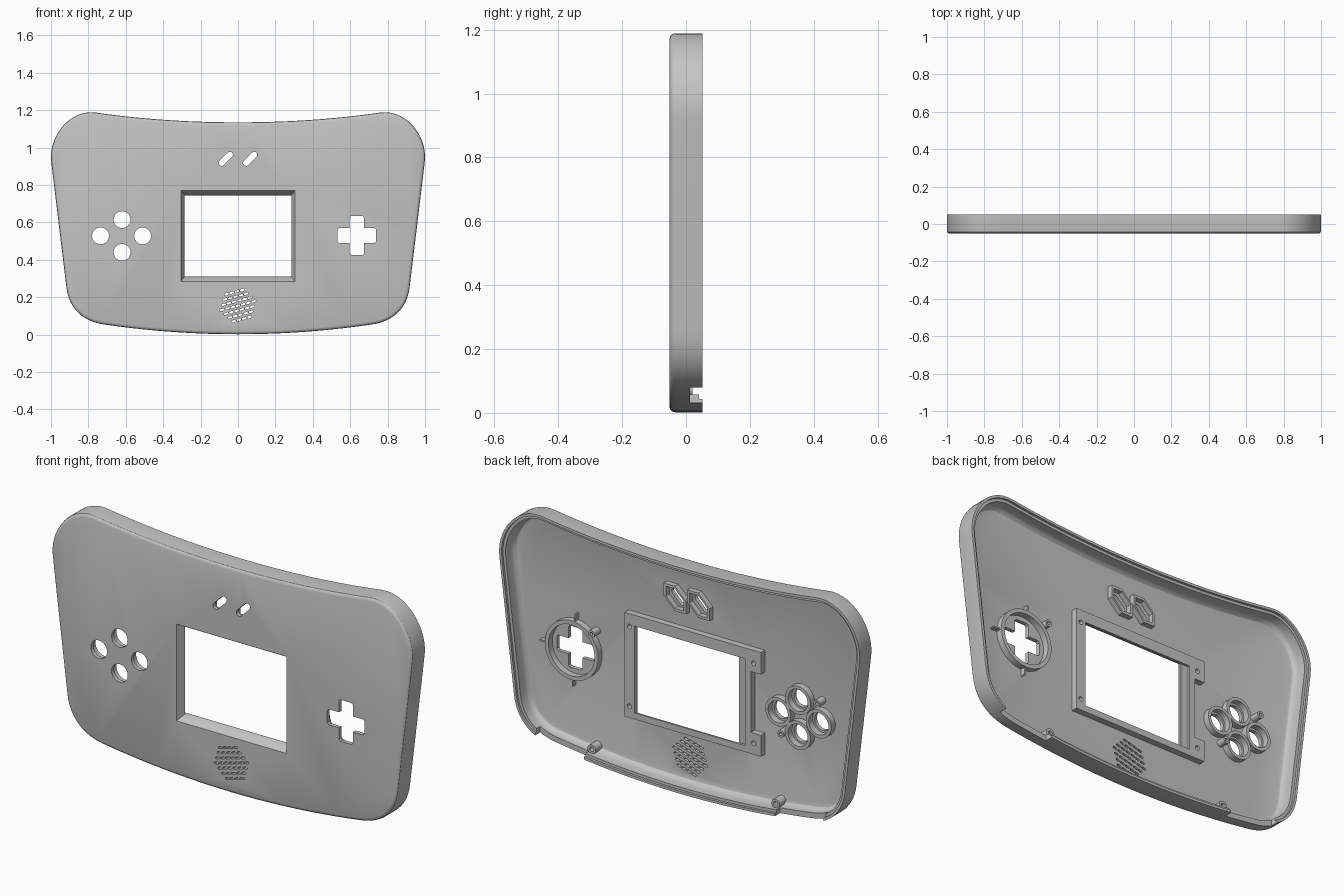
import bpy, bmesh
from math import sin, cos, pi, radians
from mathutils import Vector
from mathutils.geometry import interpolate_bezier

if "Cube" in bpy.data.objects:
    bpy.data.objects.remove(bpy.data.objects["Cube"], do_unlink=True)

GREY = (0.55, 0.55, 0.55, 1)
plastic = bpy.data.materials.new("grey plastic")
plastic.use_nodes = True
plastic.diffuse_color = GREY
plastic.node_tree.nodes["Principled BSDF"].inputs["Base Color"].default_value = GREY

BACK, FRONT, FLOOR = 0.052, -0.052, -0.032
ROOT = FLOOR - 0.006  # where inner parts sink into the plate


# ---- helpers: 2D outlines are (x, z), depth is y ----
def loft(bm, rings, cyclic=False):
    """Bridge (outline, y) rings; cap the ends or close into a tube."""
    loops = [[bm.verts.new((p[0], y, p[1])) for p in pts] for pts, y in rings]
    pairs = list(zip(loops, loops[1:]))
    if cyclic:
        pairs.append((loops[-1], loops[0]))
    else:
        bm.faces.new(loops[0])
        bm.faces.new(loops[-1])
    n = len(loops[0])
    for a, b in pairs:
        for i in range(n):
            j = (i + 1) % n
            bm.faces.new((a[i], a[j], b[j], b[i]))


def prism(bm, pts, y0, y1):
    loft(bm, [(pts, y0), (pts, y1)])


def tube(bm, outer, inner, y0, y1):
    loft(bm, [(outer, y0), (outer, y1), (inner, y1), (inner, y0)], True)


def finish(bm, name):
    bmesh.ops.recalc_face_normals(bm, faces=bm.faces)
    mesh = bpy.data.meshes.new(name)
    bm.to_mesh(mesh)
    bm.free()
    obj = bpy.data.objects.new(name, mesh)
    mesh.materials.append(plastic)
    bpy.context.collection.objects.link(obj)
    return obj


def cut(obj, *cutters):
    """Apply boolean differences and bake the result."""
    for c in cutters:
        mod = obj.modifiers.new("cut", 'BOOLEAN')
        mod.operation, mod.solver, mod.object = 'DIFFERENCE', 'EXACT', c
    dg = bpy.context.evaluated_depsgraph_get()
    mesh = bpy.data.meshes.new_from_object(obj.evaluated_get(dg))
    obj.modifiers.clear()
    obj.data = mesh


def circle(x, z, r, n=32):
    return [(x + r * cos(2 * pi * i / n), z + r * sin(2 * pi * i / n)) for i in range(n)]


def rect(x0, x1, z0, z1):
    return [(x0, z0), (x1, z0), (x1, z1), (x0, z1)]


def slot(x, z, half, r, angle, n=8):
    pts = []
    for side in (0, pi):
        cx, cz = x + half * cos(angle + side), z + half * sin(angle + side)
        for i in range(n + 1):
            t = angle + side - pi / 2 + pi * i / n
            pts.append((cx + r * cos(t), cz + r * sin(t)))
    return pts


def cross(x, z, arm, w):
    pts = []
    for k in range(4):
        c, s = cos(k * pi / 2), sin(k * pi / 2)
        b = 0.008
        for u, v in ((w, w), (arm - b, w), (arm, w - b), (arm, b - w), (arm - b, -w)):
            # walk each arm clockwise, starting at its inner corner
            pts.append((x + u * c + v * s, z - u * s + v * c))
    return pts


def hexagon(x, z, h):
    return [(x + a * h, z + b * h) for a, b in
            ((1, 1), (0, 1), (-1, 0), (-1, -1), (0, -1), (1, 0))]


# ---- body outline: right half from curves, then mirrored ----
curves = [((0, .002), (.3, .002), (.55, .03), (.72, .055)),
          ((.72, .055), (.83, .072), (.903, .14), (.917, .25)),
          ((.917, .25), (.945, .48), (.972, .70), (.999, .93)),
          ((.999, .93), (1.012, 1.06), (.90, 1.207), (.76, 1.187)),
          ((.76, 1.187), (.5, 1.15), (.25, 1.135), (0, 1.135))]
half = []
for c in curves:
    half += interpolate_bezier(*[Vector(p) for p in c], 15)[:-1]
half.append(Vector((0, 1.135)))
outline = half + [Vector((-p.x, p.y)) for p in half[-2:0:-1]]


def inset(d):
    out = []
    for i, p in enumerate(outline):
        t = (outline[(i + 1) % len(outline)] - outline[i - 1]).normalized()
        out.append(p + Vector((-t.y, t.x)) * d)
    return out


# ---- shell with rounded front edge, stepped rim and filleted inside ----
bm = bmesh.new()
section = [(.017, FRONT), (.008, -.049), (.002, -.043), (0, -.034), (0, BACK),
           (.013, BACK), (.013, .040), (.027, .040), (.027, -.004),
           (.031, -.017), (.041, -.028), (.056, FLOOR)]
loft(bm, [(inset(d), y) for d, y in section])
shell = finish(bm, "front_shell")

# tapered screen window
bm = bmesh.new()
wide, narrow = rect(-.31, .31, .279, .776), rect(-.285, .285, .31, .745)
loft(bm, [(wide, -.062), (narrow, -.009), (narrow, .1)])
window = finish(bm, "window_cutter")

# button, direction pad, slot and speaker openings, plus rim notches
BUTTONS = [(-.62, .615), (-.62, .44), (-.735, .528), (-.51, .528)]
PAD = (.635, .53)
bm = bmesh.new()
for x, z in BUTTONS:
    prism(bm, circle(x, z, .045), -.1, 0)
prism(bm, cross(*PAD, .104, .039), -.1, 0)
for x in (-.065, .065):
    prism(bm, slot(x, .94, .031, .016, pi / 4), -.1, 0)
tilt = radians(15)
for row in range(-3, 4):
    count = 7 - abs(row)
    for i in range(count):
        u, v = (i - (count - 1) / 2) * .029, row * .025
        prism(bm, slot(u * cos(tilt) - v * sin(tilt), .155 + u * sin(tilt) + v * cos(tilt),
                       .007, .0055, tilt, 4), -.1, 0)
for s in (-1, 1):
    a, b = sorted((s * .53, s * .8))
    prism(bm, rect(a, b, -.1, .13), .012, .1)
openings = finish(bm, "openings_cutter")
cut(shell, window, openings)

# ---- screen frame with side tabs, low ledge and screw holes ----
bm = bmesh.new()
prism(bm, [(.34, .278), (.34, .80), (-.415, .80), (-.415, .69), (-.36, .69),
           (-.36, .385), (-.415, .385), (-.415, .278)], ROOT, 0)
frame = finish(bm, "screen_frame")
bm = bmesh.new()
prism(bm, rect(-.328, -.2, .31, .745), -.012, .1)
ledge = finish(bm, "ledge_cutter")
bm = bmesh.new()
for x in (.313, -.375):
    for z in (.335, .735):
        prism(bm, circle(x, z, .012, 16), -.025, .1)
screws = finish(bm, "screw_cutter")
cut(frame, window, ledge, screws)
for c in (window, openings, ledge, screws):
    bpy.data.objects.remove(c, do_unlink=True)

# ---- guides behind the controls ----
bm = bmesh.new()
for x, z in BUTTONS:
    tube(bm, circle(x, z, .071), circle(x, z, .055), ROOT, 0)
finish(bm, "button_guides")

bm = bmesh.new()
tube(bm, circle(*PAD, .148, 48), circle(*PAD, .128, 48), ROOT, 0)
finish(bm, "pad_guide")

bm = bmesh.new()
for angle in (95, 0, 270):
    t = radians(angle)
    prism(bm, slot(PAD[0] + .16 * cos(t), PAD[1] + .16 * sin(t), .022, .004, t, 2), ROOT, -.008)
finish(bm, "pad_guide_fins")

bm = bmesh.new()
for x in (-.065, .065):
    tube(bm, hexagon(x, .94, .062), hexagon(x, .94, .049), ROOT, -.005)
finish(bm, "slot_guides")

# ---- mounting posts ----
bm = bmesh.new()
for x, z in ((.515, .65), (-.735, .635), (-.535, .43)):
    tube(bm, circle(x, z, .018, 20), circle(x, z, .008, 20), ROOT, .015)
for x in (-.51, .51):
    tube(bm, circle(x, .075, .023, 20), circle(x, .075, .011, 20), ROOT, .02)
finish(bm, "mounting_posts")

# ---- smooth shading with sharp edges kept ----
bpy.ops.object.select_all(action='DESELECT')
for obj in bpy.context.scene.objects:
    if obj.type == 'MESH':
        obj.select_set(True)
        bpy.context.view_layer.objects.active = obj
bpy.ops.object.shade_smooth_by_angle(angle=radians(32))
